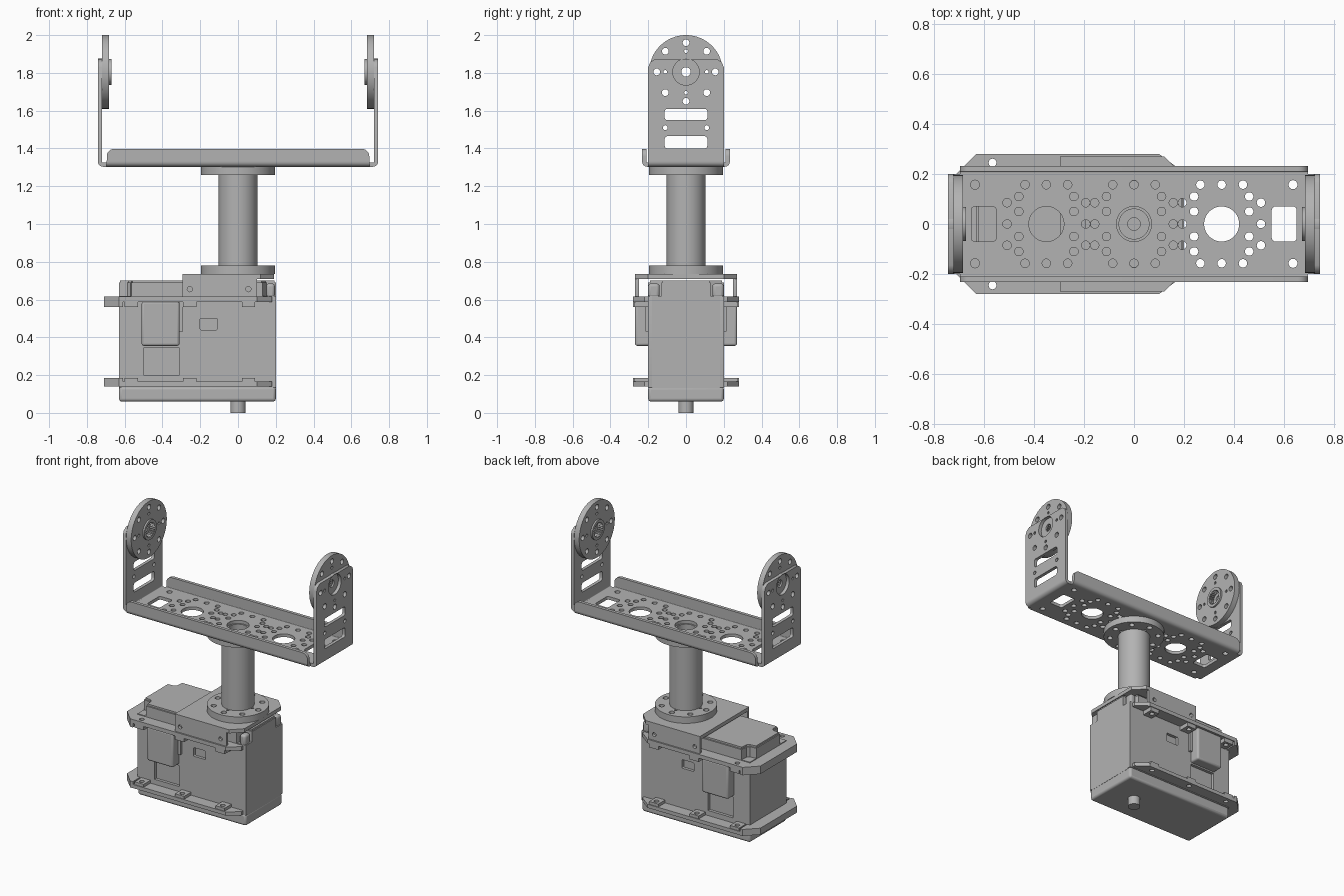
import bpy, bmesh
from math import sin, cos, pi

if "Cube" in bpy.data.objects:
    bpy.data.objects.remove(bpy.data.objects["Cube"])

GREY = (0.45, 0.45, 0.45, 1)
metal = bpy.data.materials.new("plain grey")
metal.use_nodes = True
metal.diffuse_color = GREY
metal.node_tree.nodes["Principled BSDF"].inputs["Base Color"].default_value = GREY


def finish(obj, angle=0.6):
    obj.data.materials.clear()
    obj.data.materials.append(metal)
    bpy.ops.object.select_all(action='DESELECT')
    obj.select_set(True)
    bpy.context.view_layer.objects.active = obj
    bpy.ops.object.shade_smooth_by_angle(angle=angle)
    return obj


def circle(r, x=0, y=0, n=16, start=0, sweep=2 * pi):
    return [(x + r * cos(start + sweep * i / n), y + r * sin(start + sweep * i / n)) for i in range(n)]


def splined(r, x=0, y=0, n=50):
    return [(x + (r + 0.006 * (i % 2)) * cos(2 * pi * i / n),
             y + (r + 0.006 * (i % 2)) * sin(2 * pi * i / n)) for i in range(n)]


def rect(x0, x1, y0, y1, r=0.015):
    pts = []
    for k, (x, y) in enumerate([(x1 - r, y1 - r), (x0 + r, y1 - r), (x0 + r, y0 + r), (x1 - r, y0 + r)]):
        pts += [(x + r * cos((k + t / 4) * pi / 2), y + r * sin((k + t / 4) * pi / 2)) for t in range(5)]
    return pts


def mirrored(half):
    """Close an outline drawn on the +y side by mirroring it in y."""
    return half + [(x, -y) for x, y in reversed(half)]


def plate(name, loops, lo, hi, plane="XY"):
    """Extrude an outline with holes between lo and hi along the plane's normal."""
    curve = bpy.data.curves.new(name, 'CURVE')
    curve.dimensions, curve.fill_mode, curve.extrude = '2D', 'BOTH', abs(hi - lo) / 2
    for loop in loops:
        s = curve.splines.new('POLY')
        s.points.add(len(loop) - 1)
        s.use_cyclic_u = True
        for p, (a, b) in zip(s.points, loop):
            p.co = (a, b, 0, 1)
    temp = bpy.data.objects.new(name, curve)
    bpy.context.collection.objects.link(temp)
    mesh = bpy.data.meshes.new_from_object(temp.evaluated_get(bpy.context.evaluated_depsgraph_get()))
    bpy.data.objects.remove(temp)
    mid = (lo + hi) / 2
    for v in mesh.vertices:
        a, b, c = v.co
        c += mid
        v.co = {"XY": (a, b, c), "XZ": (a, c, b), "YZ": (c, a, b)}[plane]
    bm = bmesh.new()
    bm.from_mesh(mesh)
    bmesh.ops.remove_doubles(bm, verts=bm.verts, dist=0.0001)
    bmesh.ops.recalc_face_normals(bm, faces=bm.faces)
    bm.to_mesh(mesh)
    bm.free()
    obj = bpy.data.objects.new(name, mesh)
    bpy.context.collection.objects.link(obj)
    return finish(obj)


def box(name, x0, x1, y0, y1, z0, z1, bevel=0.0):
    bpy.ops.mesh.primitive_cube_add(size=1, location=((x0 + x1) / 2, (y0 + y1) / 2, (z0 + z1) / 2))
    obj = bpy.context.object
    obj.name = name
    obj.scale = (x1 - x0, y1 - y0, z1 - z0)
    bpy.ops.object.transform_apply(location=False, rotation=False, scale=True)
    if bevel:
        m = obj.modifiers.new("bevel", 'BEVEL')
        m.width, m.segments = bevel, 3
    return finish(obj)


def horn_holes(x=0, y=0):
    holes = [circle(0.018, x + px, y + py) for px, py in circle(0.155, n=8)]
    return holes + [circle(0.01, x + px, y + py, 10) for px, py in circle(0.11, n=4)]


# Servo: lower cap, core, skins with recessed windows
box("servo_lower_cap", -0.63, 0.20, -0.20, 0.20, 0.06, 0.14, 0.015)
box("servo_core", -0.63, 0.20, -0.18, 0.18, 0.13, 0.62)
plate("servo_bottom_shaft", [circle(0.04, n=32)], 0, 0.07)
for s, side in ((-1, "front"), (1, "back")):
    plate("servo_skin_" + side, [rect(-0.63, 0.20, 0.135, 0.62, 0.002), rect(-0.50, -0.31, 0.2, 0.345, 0.003),
                                 rect(-0.20, -0.11, 0.44, 0.50, 0.005)], s * 0.18, s * 0.2, "XZ")
    ys = sorted((s * 0.19, s * 0.27))
    box("latch_" + side, -0.51, -0.31, *ys, 0.355, 0.59, 0.012)
    ys = sorted((s * 0.19, s * 0.215))
    box("latch_step_" + side, -0.31, -0.29, *ys, 0.43, 0.59)

# Mounting flanges with tabs and thick ears
ears = [(-0.565, 0.245), (-0.255, 0.245), (0.055, 0.245)]
holes = [circle(0.016, x, s * y, 12) for x, y in ears for s in (-1, 1)]
outline = mirrored([(-0.71, 0.2), (-0.63, 0.28), (0.10, 0.28), (0.18, 0.22)])
for name, lo, hi, t0, t1 in (("lower_flange", 0.14, 0.165, 0.16, 0.185), ("upper_flange", 0.588, 0.615, 0.56, 0.592)):
    plate(name, [outline] + holes, lo, hi)
    plate(name + "_end_ear", [mirrored([(-0.71, 0.2), (-0.63, 0.28), (-0.61, 0.28)])], t0, t1)
    for i, (x, y) in enumerate(ears):
        for s in (-1, 1):
            plate(f"{name}_tab_{i}", [[(x - 0.035, s * 0.19), (x + 0.035, s * 0.19), (x + 0.035, s * 0.275),
                                       (x - 0.035, s * 0.275)], circle(0.016, x, s * y, 12)], t0, t1)

# Servo lid with notched corners
lid = mirrored([(-0.63, 0.13), (-0.585, 0.135), (-0.57, 0.15), (-0.565, 0.2), (0.13, 0.2), (0.15, 0.13), (0.20, 0.13)])
plate("servo_lid", [lid], 0.61, 0.69)
plate("servo_lid_top", [[(x * 0.985 - 0.003, y * 0.95) for x, y in lid]], 0.69, 0.702)
for s in (-1, 1):
    box("lid_corner_post", 0.15, 0.195, *sorted((s * 0.14, s * 0.2)), 0.61, 0.685, 0.015)

# Saddle bracket over the lid
plate("saddle_top", [mirrored([(-0.295, 0.27), (0.12, 0.27), (0.19, 0.2)]), circle(0.06, n=32)], 0.71, 0.735)
for s in (-1, 1):
    plate("saddle_flap", [rect(-0.295, 0.1, 0.615, 0.73, 0.004)]
          + [circle(0.014, x, 0.655, 12) for x in (-0.255, 0.055)], s * 0.25, s * 0.27, "XZ")

# Output column between two drilled discs
plate("lower_disc", [circle(0.195, n=64), circle(0.025)] + horn_holes(), 0.735, 0.78)
plate("column_tube", [circle(0.103, n=64), circle(0.065, n=48)], 0.78, 1.262)
plate("upper_disc", [circle(0.195, n=64), circle(0.06, n=48)] + horn_holes(), 1.26, 1.303)

# Channel floor: three drilled clusters, windows and corner holes
spots = [(0, 0.157), (0, -0.157), (0.157, 0), (-0.157, 0)]
for a in (-1, 1):
    for b in (-1, 1):
        spots += [(a * p, b * q) for p, q in ((0.11, 0.11), (0.11, 0.05), (0.085, 0.157), (0.157, 0.085))]
floor = [mirrored([(-0.715, 0.2), (-0.695, 0.2), (-0.695, 0.205), (0.695, 0.205), (0.695, 0.2), (0.715, 0.2)])]
for cx in (-0.35, 0, 0.35):
    floor.append(circle(0.07, cx, 0, 40))
    floor += [circle(0.017, cx + x, y, 14) for x, y in spots]
for s in (-1, 1):
    floor.append(rect(*sorted((s * 0.55, s * 0.65)), -0.07, 0.07))
    floor += [circle(0.018, s * 0.635, y) for y in (-0.157, 0.157)]
Z0, T, R = 1.303, 0.022, 0.027
plate("channel_floor", floor, Z0, Z0 + T)


def bend(name, at, s, half, plane):
    """Quarter-round sheet bend running along the plane's normal."""
    steps = [i * pi / 16 for i in range(9)]
    arc = [(s * (at + r * sin(t)), Z0 + R - r * cos(t)) for r, order in ((R, steps), (R - T, steps[::-1])) for t in order]
    plate(name, [arc], -half, half, plane)


for s, side in ((-1, "right"), (1, "left")):
    # Channel walls with rounded upper corners
    bend("channel_wall_bend", 0.205, s, 0.695, "YZ")
    wall = [(-0.695, Z0 + R), (0.695, Z0 + R)] + circle(0.04, 0.655, 1.358, 8, 0, pi / 2)
    wall += [(0.655, 1.398), (-0.655, 1.398)] + circle(0.04, -0.655, 1.358, 8, pi / 2, pi / 2)
    plate("channel_wall", [wall], s * (0.205 + R - T), s * (0.205 + R), "XZ")

    # Upright end plate with slots
    bend("end_bend_" + side, 0.715, s, 0.2, "XZ")
    end = [(-0.2, Z0 + R), (0.2, Z0 + R), (0.2, 1.83), (0.19, 1.855), (0.165, 1.872)]
    end += [(-0.165, 1.872), (-0.19, 1.855), (-0.2, 1.83)]
    cuts = [rect(-0.113, 0.113, 1.55, 1.61), rect(-0.113, 0.113, 1.40, 1.465), circle(0.07, 0, 1.805, 40)]
    cuts += [circle(0.013, y, 1.51, 12) for y in (-0.11, 0.11)]
    cuts += [h for h in horn_holes(0, 1.805) if max(p[1] for p in h) < 1.86]
    plate("end_plate_" + side, [end] + cuts, s * (0.715 + R - T), s * (0.715 + R), "YZ")

    # Pivot disc with splined hub facing inward
    rim, drilled = circle(0.195, 0, 1.805, 64), horn_holes(0, 1.805)
    plate("pivot_disc_outer_" + side, [rim, circle(0.025, 0, 1.805)] + drilled, s * 0.708, s * 0.72, "YZ")
    plate("pivot_disc_inner_" + side, [rim, splined(0.045, 0, 1.805)] + drilled, s * 0.682, s * 0.708, "YZ")
    plate("pivot_hub_" + side, [circle(0.068, 0, 1.805, 40), splined(0.045, 0, 1.805)], s * 0.67, s * 0.682, "YZ")
